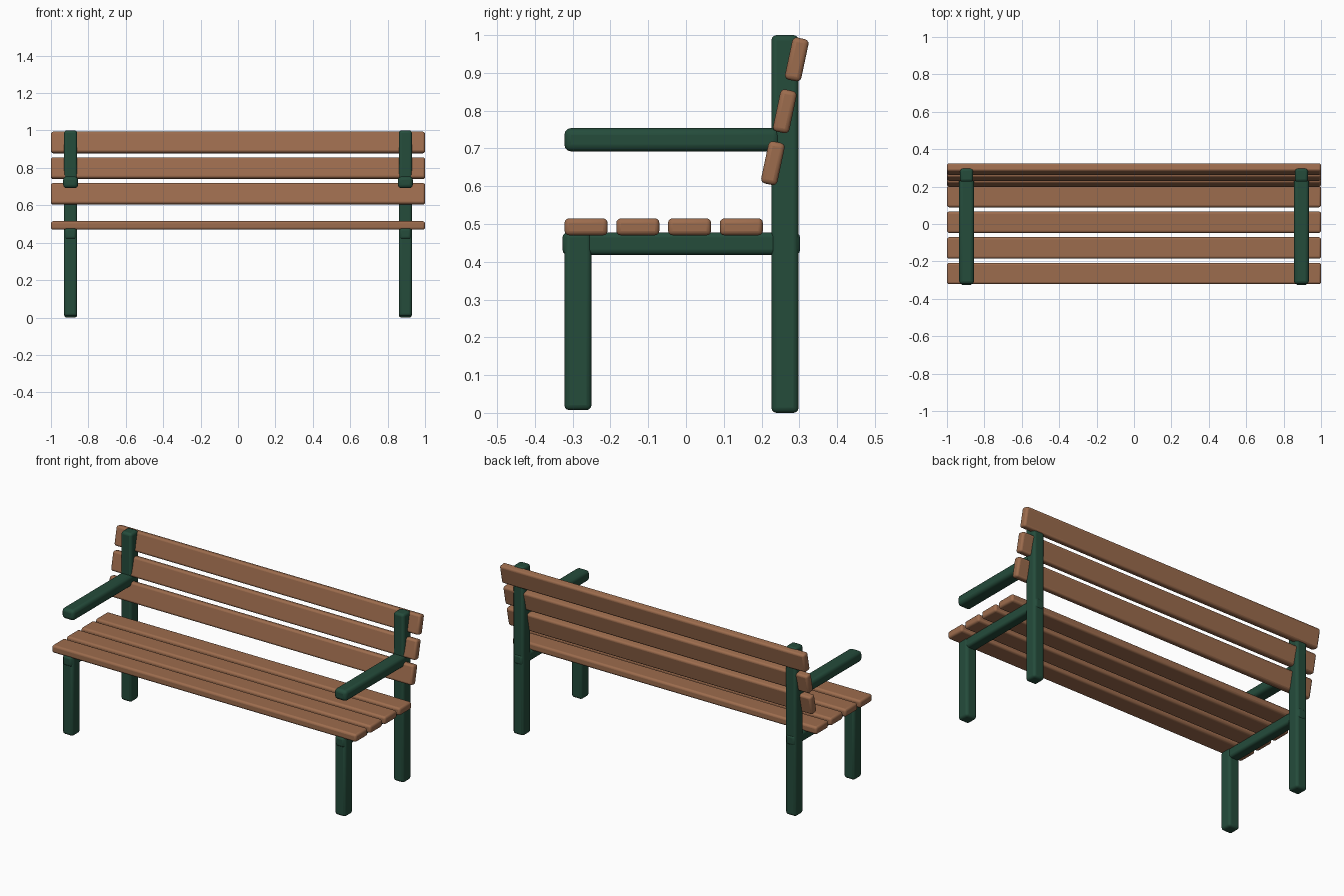
import bpy
import math

if "Cube" in bpy.data.objects:
    bpy.data.objects.remove(bpy.data.objects["Cube"])


def make_material(name, color):
    mat = bpy.data.materials.new(name)
    mat.diffuse_color = (*color, 1.0)
    mat.use_nodes = True
    mat.node_tree.nodes["Principled BSDF"].inputs["Base Color"].default_value = mat.diffuse_color
    return mat


wood = make_material("brown wood", (0.335, 0.150, 0.075))
metal = make_material("dark green", (0.018, 0.072, 0.044))


def rounded_box(name, center, size, mat, radius=0.012, tilt=0.0):
    """Box with rounded edges, optionally tilted about x."""
    bpy.ops.mesh.primitive_cube_add(size=1, location=center)
    obj = bpy.context.object
    obj.name = name
    obj.scale = size
    bpy.ops.object.transform_apply(location=False, rotation=False, scale=True)
    obj.rotation_euler.x = tilt
    bevel = obj.modifiers.new("rounded_edges", 'BEVEL')
    bevel.width = radius
    bevel.segments = 3
    obj.data.materials.append(mat)
    bpy.ops.object.shade_smooth_by_angle(angle=math.radians(35))
    return obj


# Frame on each end: legs, seat rail and armrest
for side, sx in (("left", -1), ("right", 1)):
    x = sx * 0.895
    rounded_box(f"{side}_back_post", (x, 0.262, 0.50), (0.070, 0.072, 1.0), metal, 0.014)
    rounded_box(f"{side}_front_leg", (x, -0.286, 0.2425), (0.070, 0.072, 0.471), metal, 0.014)
    rounded_box(f"{side}_seat_rail", (x, -0.0125, 0.448), (0.062, 0.629, 0.060), metal, 0.014)
    rounded_box(f"{side}_armrest", (x, -0.037, 0.723), (0.080, 0.570, 0.062), metal, 0.018)

# Four flat seat slats
for i in range(4):
    rounded_box(f"seat_slat_{i + 1}", (0, -0.2645 + i * 0.137, 0.4925),
                (2.0, 0.114, 0.045), wood)

# Three back slats leaning backwards
for i in range(3):
    rounded_box(f"back_slat_{i + 1}", (0, 0.230 + i * 0.0316, 0.661 + i * 0.1373),
                (2.0, 0.044, 0.114), wood, tilt=math.radians(-12))
